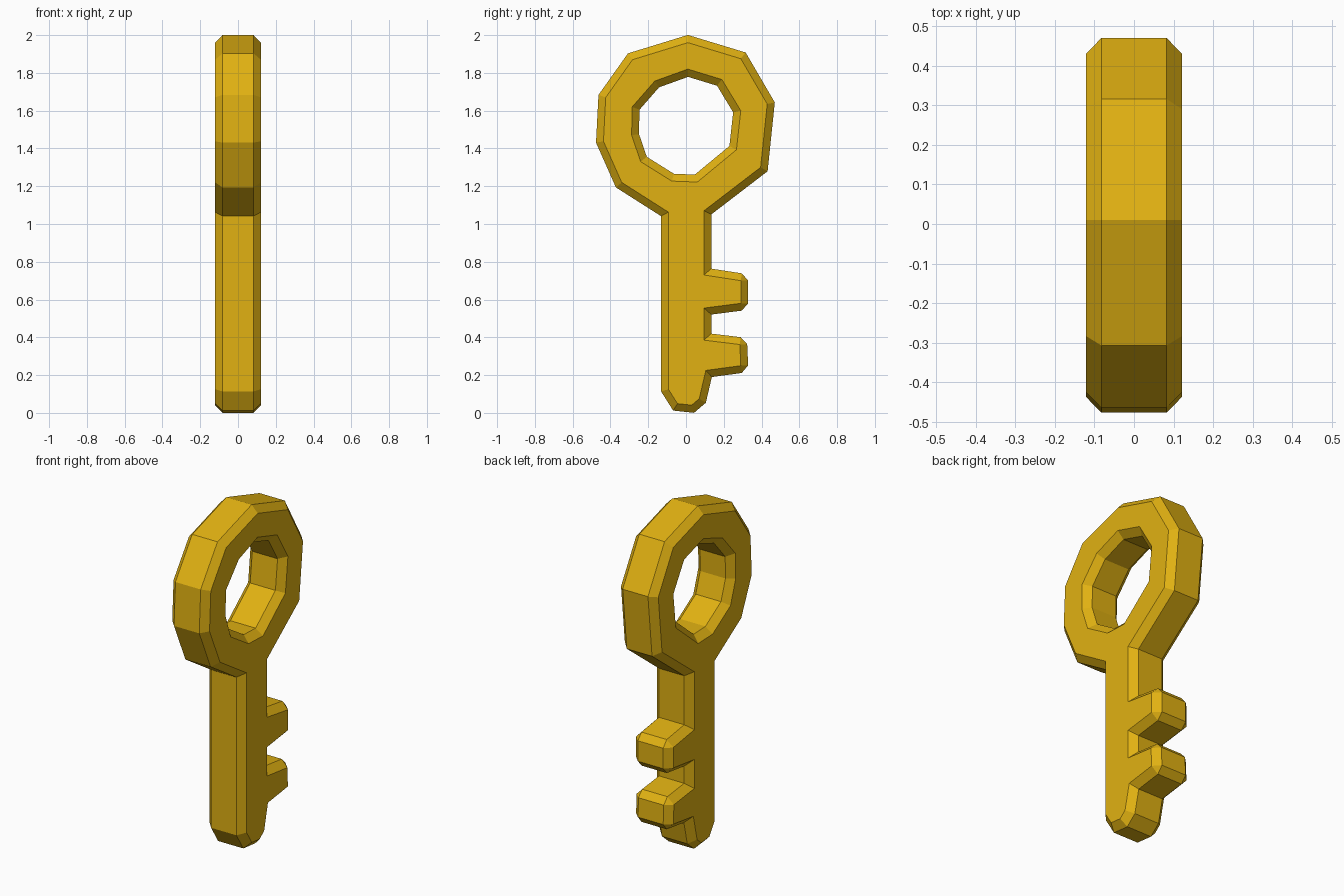
import bpy, bmesh
from mathutils import Vector

if "Cube" in bpy.data.objects:
    bpy.data.objects.remove(bpy.data.objects["Cube"])

FACE_X, RIM_X, BEVEL = 0.121, 0.082, 0.039

# flat face outline as (y, z), clockwise from the top of the bow
OUTLINE = [(.01, 1.96), (.29, 1.875), (.43, 1.635), (.395, 1.30), (.095, 1.07),
           (.095, .73), (.29, .70), (.29, .58), (.095, .555),        # upper tooth
           (.095, .385), (.285, .362), (.29, .25), (.105, .225),     # lower tooth
           (.07, .075), (.03, .041), (-.045, .049), (-.093, .125),   # tip
           (-.093, 1.063), (-.34, 1.22), (-.437, 1.438), (-.425, 1.67), (-.283, 1.87)]

# hole in the bow, counter-clockwise from the top
HOLE = [(.01, 1.82), (-.165, 1.757), (-.285, 1.62), (-.288, 1.47), (-.24, 1.33),
        (-.075, 1.227), (.06, 1.222), (.267, 1.393), (.29, 1.60), (.19, 1.765)]


def is_tooth_corner(p):
    return p.x > .28 and p.y < .72


def rim_points(pts):
    """Offset each corner outward; tooth corners split into two rim points."""
    pts = [Vector(p) for p in pts]
    result = []
    for i, p in enumerate(pts):
        a = (p - pts[i - 1]).normalized()
        b = (pts[(i + 1) % len(pts)] - p).normalized()
        na, nb = Vector((-a.y, a.x)), Vector((-b.y, b.x))
        if is_tooth_corner(p):
            result.append([p + na * BEVEL, p + nb * BEVEL])
        else:
            result.append([p + (na + nb) * (BEVEL / (1 + na.dot(nb)))])
    return result


def add_loop(bm, pts):
    """Bevelled wall around one outline; returns the cap edges of each side."""
    rims = rim_points(pts)
    n = len(pts)
    caps, walls = [], []
    for s in (-1, 1):
        face = [bm.verts.new((s * FACE_X, y, z)) for y, z in pts]
        rim = [[bm.verts.new((s * RIM_X, *q)) for q in group] for group in rims]
        for i in range(n):
            j = (i + 1) % n
            bm.faces.new((face[i], face[j], rim[j][0], rim[i][-1]))
            if len(rim[i]) == 2:
                bm.faces.new((face[i], rim[i][1], rim[i][0]))
        caps.append([bm.edges.get((face[i], face[(i + 1) % n])) for i in range(n)])
        walls.append([v for group in rim for v in group])
    left, right = walls
    for i in range(len(left)):
        bm.faces.new((left[i - 1], left[i], right[i], right[i - 1]))
    return caps


bm = bmesh.new()
outer_caps = add_loop(bm, OUTLINE)
hole_caps = add_loop(bm, HOLE)
# flat faces between outline and hole
for outer, hole in zip(outer_caps, hole_caps):
    bmesh.ops.triangle_fill(bm, edges=outer + hole, use_beauty=True)
bmesh.ops.recalc_face_normals(bm, faces=bm.faces)

mesh = bpy.data.meshes.new("key")
bm.to_mesh(mesh)
bm.free()

gold = bpy.data.materials.new("gold")
gold.diffuse_color = (0.75, 0.44, 0.006, 1)
gold.use_nodes = True
gold.node_tree.nodes["Principled BSDF"].inputs["Base Color"].default_value = gold.diffuse_color
mesh.materials.append(gold)

key = bpy.data.objects.new("key", mesh)
bpy.context.collection.objects.link(key)
